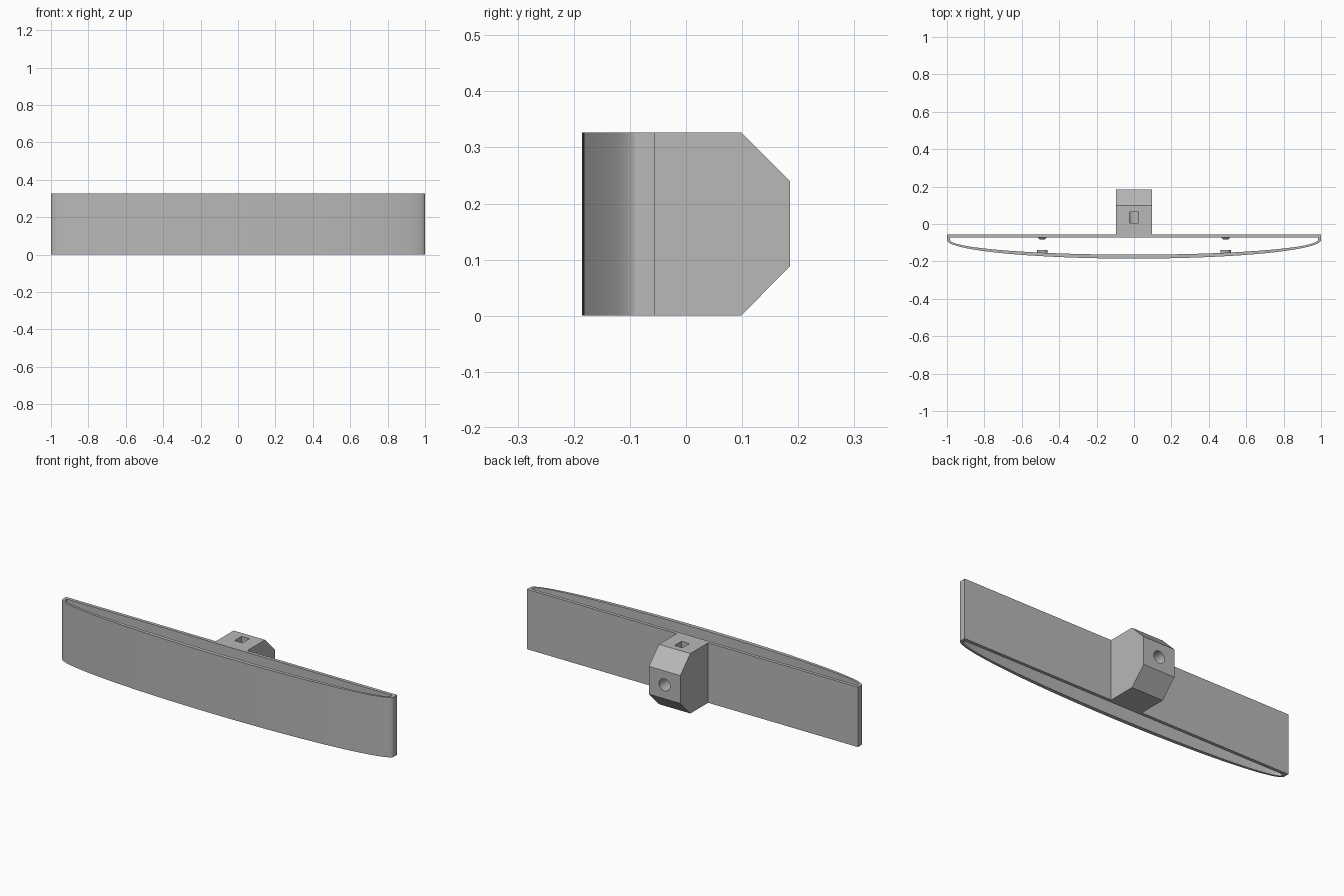
import bpy
import bmesh
from math import pi, sin, cos, radians
from mathutils import Matrix

cube = bpy.data.objects.get("Cube")
if cube:
    bpy.data.objects.remove(cube, do_unlink=True)

HEIGHT = 0.327
MID = HEIGHT / 2
BACK = -0.055

grey = bpy.data.materials.new("plain grey")
grey.use_nodes = True
colour = (0.48, 0.48, 0.48, 1)
grey.diffuse_color = colour
grey.node_tree.nodes["Principled BSDF"].inputs["Base Color"].default_value = colour


def make(name, bm, smooth=False):
    bmesh.ops.recalc_face_normals(bm, faces=bm.faces)
    mesh = bpy.data.meshes.new(name)
    bm.to_mesh(mesh)
    bm.free()
    mesh.materials.append(grey)
    obj = bpy.data.objects.new(name, mesh)
    bpy.context.collection.objects.link(obj)
    if smooth:
        bpy.ops.object.select_all(action='DESELECT')
        obj.select_set(True)
        bpy.context.view_layer.objects.active = obj
        bpy.ops.object.shade_smooth_by_angle(angle=radians(25))
    return obj


def cylinder(name, r1, r2, depth, location, sides, smooth=False):
    # axis along y, r1 at the rear end
    bm = bmesh.new()
    bmesh.ops.create_cone(bm, cap_ends=True, segments=sides, radius1=r1, radius2=r2, depth=depth,
                          matrix=Matrix.Translation(location) @ Matrix.Rotation(pi / 2, 4, 'X'))
    return make(name, bm, smooth)


def cut(target, cutter):
    mod = target.modifiers.new("cut", 'BOOLEAN')
    mod.operation, mod.solver, mod.object = 'DIFFERENCE', 'EXACT', cutter
    bpy.context.view_layer.objects.active = target
    bpy.ops.object.modifier_apply(modifier=mod.name)
    bpy.data.objects.remove(cutter, do_unlink=True)


def outline(a, b, back, steps=72):
    # half ellipse in front, closed by a straight back wall
    arc = [(-a * cos(pi * i / steps), -0.085 - b * sin(pi * i / steps)) for i in range(steps + 1)]
    return arc + [(a, back), (-a, back)]


# Hollow bumper shell, open at top and bottom
bm = bmesh.new()
loops = [[bm.verts.new((x, y, z)) for x, y in pts]
         for pts, z in ((outline(1, 0.1, BACK), 0), (outline(1, 0.1, BACK), HEIGHT),
                        (outline(0.983, 0.079, -0.073), HEIGHT), (outline(0.983, 0.079, -0.073), 0))]
for k in range(4):
    p, q = loops[k], loops[(k + 1) % 4]
    for i in range(len(p)):
        j = (i + 1) % len(p)
        bm.faces.new((p[i], p[j], q[j], q[i]))
make("bumper_shell", bm, smooth=True)

# Rear mounting block with chamfered upper and lower edges
bm = bmesh.new()
side = [(BACK, 0), (0.098, 0), (0.185, 0.088), (0.185, 0.24), (0.098, HEIGHT), (BACK, HEIGHT)]
face = bm.faces.new([bm.verts.new((-0.095, y, z)) for y, z in side])
new = bmesh.ops.extrude_face_region(bm, geom=[face])["geom"]
bmesh.ops.translate(bm, verts=[v for v in new if isinstance(v, bmesh.types.BMVert)], vec=(0.19, 0, 0))
block = make("mounting_block", bm)

# Round bolt hole from the rear, and a nut slot reaching it from the top
cut(block, cylinder("hole_cutter", 0.033, 0.033, 0.3, (0, 0.155, MID), 24))
bm = bmesh.new()
bmesh.ops.create_cube(bm, size=1, matrix=Matrix.Translation((0, 0.035, MID + 0.1))
                      @ Matrix.Diagonal((0.048, 0.06, 0.2, 1)))
cut(block, make("slot_cutter", bm))

# Small locating studs on the inner walls
for label, s in (("left", 1), ("right", -1)):
    cylinder(label + "_back_stud", 0.028, 0.014, 0.014, (s * 0.49, -0.076, MID), 20)
    cylinder(label + "_front_stud", 0.028, 0.028, 0.022, (s * 0.49, -0.149, MID), 20)
